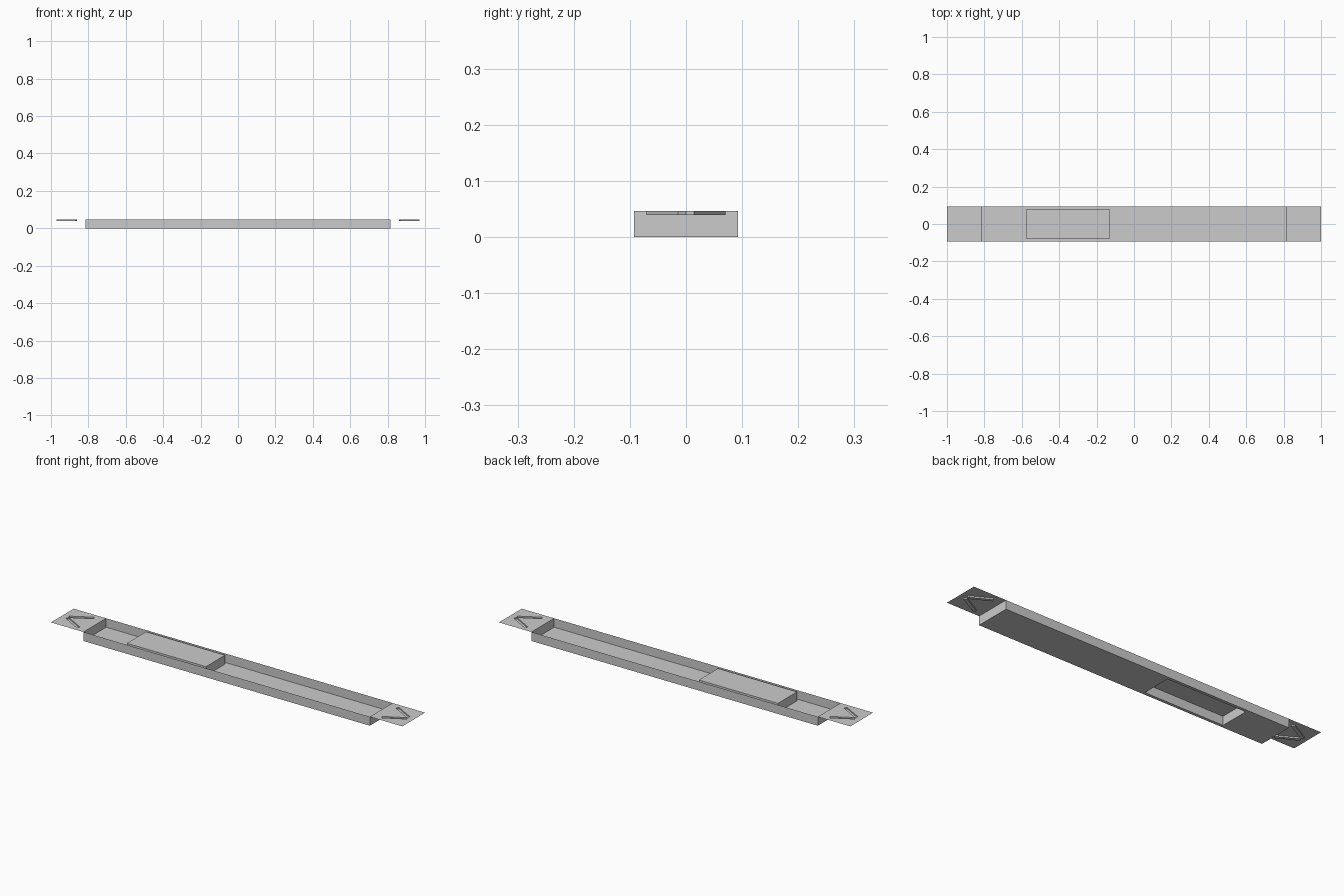
import bpy, bmesh, math

if "Cube" in bpy.data.objects:
    bpy.data.objects.remove(bpy.data.objects["Cube"])

TOP, GROOVE = 0.046, 0.039
HALF_W, TRACK_X = 0.0925, 0.815

grey = bpy.data.materials.new("light_grey")
grey.diffuse_color = (0.6, 0.6, 0.6, 1)
grey.use_nodes = True
grey.node_tree.nodes["Principled BSDF"].inputs["Base Color"].default_value = grey.diffuse_color


def rect(cx, cy, length, width, angle=0.0):
    """Counter-clockwise rectangle as four (x, y) corners."""
    c, s = math.cos(angle), math.sin(angle)
    return [(cx + c * u * length / 2 - s * v * width / 2,
             cy + s * u * length / 2 + c * v * width / 2)
            for u, v in ((-1, -1), (1, -1), (1, 1), (-1, 1))]


def ring(bm, loop, z):
    return [bm.verts.new((x, y, z)) for x, y in loop]


def sheet(bm, outer, holes, z):
    """Flat sheet with holes cut through it."""
    edges = []
    for loop in [outer] + holes:
        vs = ring(bm, loop, z)
        edges += [bm.edges.new((vs[i], vs[(i + 1) % 4])) for i in range(4)]
    bm.normal_update()
    bmesh.ops.triangle_fill(bm, edges=edges, use_beauty=True, use_dissolve=False,
                            normal=(0, 0, 1))


def walls(bm, loop, z_rim, z_cap, cap=True):
    """Thin walls from rim to cap height, optionally closed by a cap."""
    a, b = ring(bm, loop, z_rim), ring(bm, loop, z_cap)
    for i in range(4):
        j = (i + 1) % 4
        bm.faces.new((a[i], a[j], b[j], b[i]))
    if cap:
        bm.faces.new(b)


def finish(bm, name):
    bmesh.ops.remove_doubles(bm, verts=bm.verts[:], dist=1e-5)
    me = bpy.data.meshes.new(name)
    bm.to_mesh(me)
    bm.free()
    me.materials.append(grey)
    bpy.context.collection.objects.link(bpy.data.objects.new(name, me))


track_loop = rect(0, 0, TRACK_X * 2, HALF_W * 2)
slider_loop = rect(-0.353, 0, 0.45, 0.155)

# open trough, with an opening in the floor below the slider
bm = bmesh.new()
sheet(bm, track_loop, [slider_loop], 0)
walls(bm, track_loop, TOP, 0, cap=False)
finish(bm, "track")

# raised hollow slider block
bm = bmesh.new()
walls(bm, slider_loop, 0, TOP)
finish(bm, "slider")

# end plates with sunken chevron grooves
for side, label in ((-1, "left"), (1, "right")):
    bm = bmesh.new()
    legs = [rect(side * 0.915, sy * 0.035, 0.117, 0.0165, -side * sy * math.radians(29))
            for sy in (-1, 1)]
    sheet(bm, rect(side * (1 + TRACK_X) / 2, 0, 1 - TRACK_X, HALF_W * 2), legs, TOP)
    for leg in legs:
        walls(bm, leg, TOP, GROOVE)
    finish(bm, label + "_end_plate")
